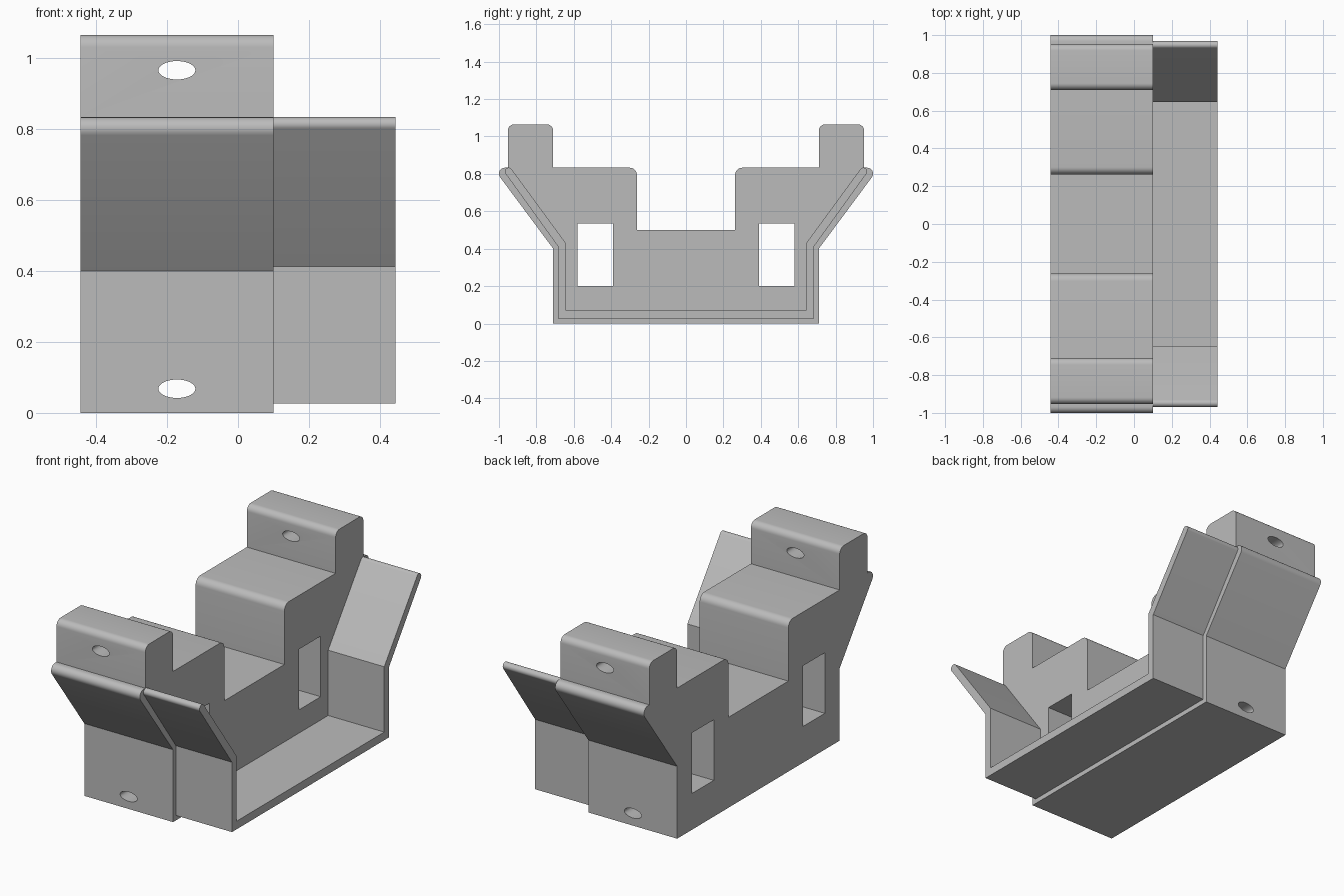
import bpy, bmesh, math
from mathutils import Vector

if "Cube" in bpy.data.objects:
    bpy.data.objects.remove(bpy.data.objects["Cube"], do_unlink=True)

grey = bpy.data.materials.new("plain grey")
grey.use_nodes = True
colour = (0.5, 0.5, 0.5, 1)
grey.diffuse_color = colour
grey.node_tree.nodes["Principled BSDF"].inputs["Base Color"].default_value = colour


def rounded(corners, steps=8):
    """Replace each corner (y, z, radius) that has a radius by an arc."""
    out = []
    for i, (y, z, r) in enumerate(corners):
        p = Vector((y, z))
        if not r:
            out.append(p)
            continue
        a = (Vector(corners[i - 1][:2]) - p).normalized()
        b = (Vector(corners[(i + 1) % len(corners)][:2]) - p).normalized()
        half = a.angle(b) / 2
        centre = p + (a + b).normalized() * r / math.sin(half)
        start = p + a * r / math.tan(half) - centre
        end = p + b * r / math.tan(half) - centre
        sweep = start.angle(end)
        for k in range(steps + 1):
            t = k / steps
            arc = start * math.sin((1 - t) * sweep) + end * math.sin(t * sweep)
            out.append(centre + arc / math.sin(sweep))
    return out


def extrude_profile(name, half, x0, x1):
    """Mirror a half profile in y and extrude it along x."""
    corners = half + [(-y, z, r) for y, z, r in reversed(half)]
    bm = bmesh.new()
    face = bm.faces.new([bm.verts.new((x0, p.x, p.y)) for p in rounded(corners)])
    new = bmesh.ops.extrude_face_region(bm, geom=[face])["geom"]
    bmesh.ops.translate(bm, vec=(x1 - x0, 0, 0),
                        verts=[v for v in new if isinstance(v, bmesh.types.BMVert)])
    bmesh.ops.recalc_face_normals(bm, faces=bm.faces)
    mesh = bpy.data.meshes.new(name)
    bm.to_mesh(mesh)
    bm.free()
    mesh.materials.append(grey)
    ob = bpy.data.objects.new(name, mesh)
    bpy.context.collection.objects.link(ob)
    return ob


def activate(ob):
    bpy.ops.object.select_all(action='DESELECT')
    ob.select_set(True)
    bpy.context.view_layer.objects.active = ob


def cut(target, cutter):
    """Subtract the cutter from the target and remove it."""
    cutter.hide_render = True
    cutter.data.materials.append(grey)
    activate(target)
    mod = target.modifiers.new("cut", 'BOOLEAN')
    mod.operation, mod.solver, mod.object = 'DIFFERENCE', 'EXACT', cutter
    bpy.ops.object.modifier_apply(modifier=mod.name)
    bpy.data.objects.remove(cutter, do_unlink=True)


# Solid stepped body with flared tips and raised end blocks
body = extrude_profile("bracket_body", [
    (0.71, 0, 0), (0.71, 0.4, 0), (1.032, 0.833, 0.032), (0.953, 0.833, 0),
    (0.953, 1.065, 0.035), (0.71, 1.065, 0.035), (0.71, 0.833, 0),
    (0.262, 0.833, 0.04), (0.262, 0.5, 0)], -0.443, 0.1)

# Thin open tray with flared walls
tray = extrude_profile("side_tray", [
    (0.685, 0.027, 0), (0.685, 0.413, 0), (0.976, 0.817, 0.0195),
    (0.944, 0.841, 0.0195), (0.645, 0.433, 0), (0.645, 0.072, 0)], 0.1, 0.443)

# Rectangular windows through the body
for side in (-1, 1):
    bpy.ops.mesh.primitive_cube_add(size=1, location=(-0.17, side * 0.485, 0.368))
    window = bpy.context.object
    window.scale = (1, 0.19, 0.335)
    cut(body, window)

# Oval bolt holes running front to back
for z in (0.068, 0.965):
    bpy.ops.mesh.primitive_cylinder_add(vertices=40, radius=1, depth=3,
                                        location=(-0.172, 0, z),
                                        rotation=(math.pi / 2, 0, 0))
    hole = bpy.context.object
    hole.scale = (0.052, 0.026, 1)
    cut(body, hole)

for ob in (body, tray):
    activate(ob)
    bpy.ops.object.shade_smooth_by_angle(angle=math.radians(30))
